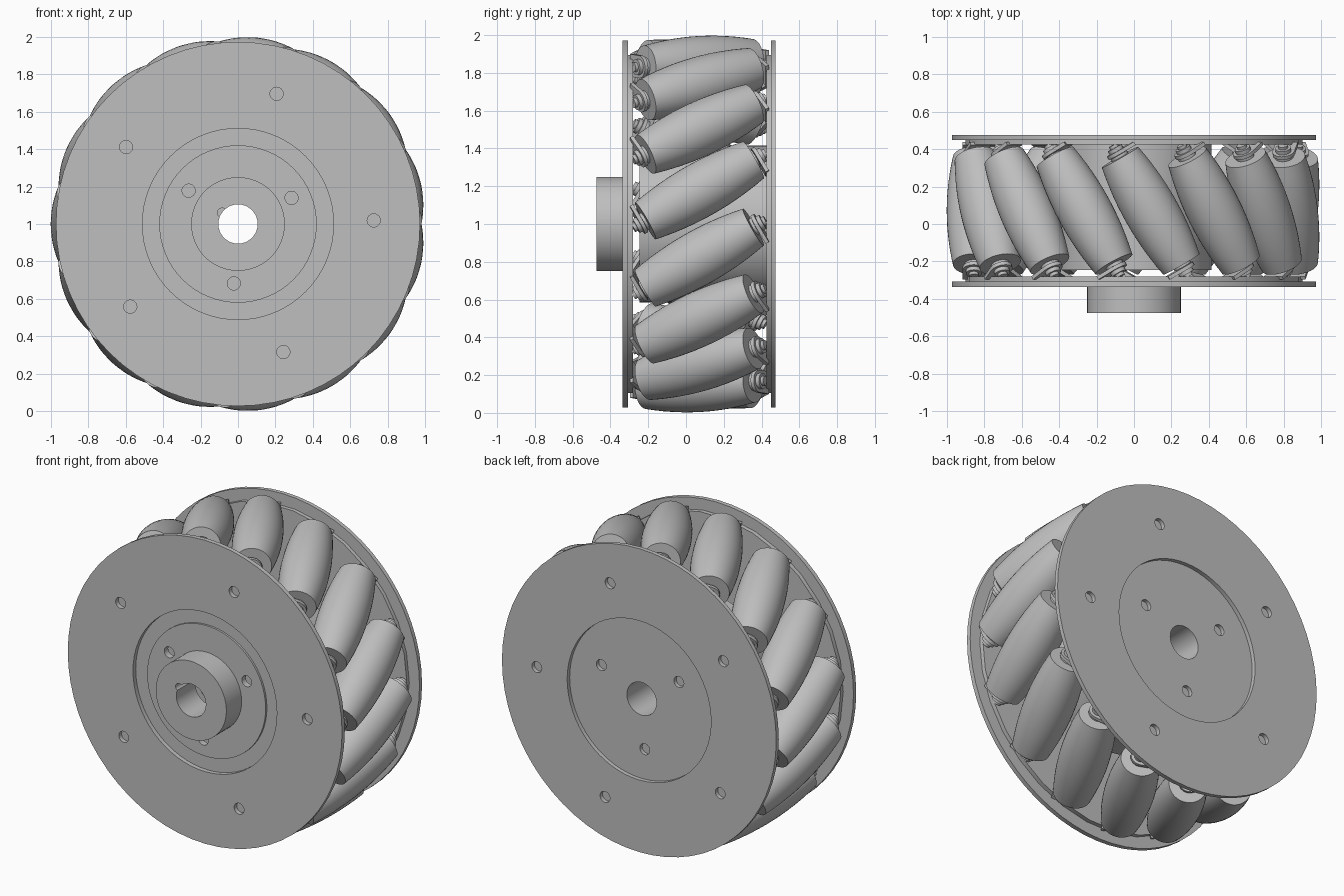
import bpy
import bmesh
from math import sin, cos, pi, radians
from mathutils import Matrix, Vector

cube = bpy.data.objects.get("Cube")
if cube:
    bpy.data.objects.remove(cube, do_unlink=True)

grey = bpy.data.materials.new("plain grey")
grey.use_nodes = True
COLOUR = (0.52, 0.52, 0.52, 1)
grey.diffuse_color = COLOUR
grey.node_tree.nodes["Principled BSDF"].inputs["Base Color"].default_value = COLOUR

AXIS = Vector((0, 0, 1))      # centre of the wheel
COUNT = 15                    # rollers
TILT = radians(30)
ROLLER_PITCH = 0.855          # distance of roller axes from the wheel axis
ROLLER_Y = 0.071


def add_object(name, mesh):
    ob = bpy.data.objects.new(name, mesh)
    bpy.context.collection.objects.link(ob)
    return ob


def select_only(ob):
    bpy.ops.object.select_all(action='DESELECT')
    ob.select_set(True)
    bpy.context.view_layer.objects.active = ob


def smooth(ob, angle=35):
    select_only(ob)
    bpy.ops.object.shade_smooth_by_angle(angle=radians(angle))


def cylinder(name, r, y0, y1, x=0, z=0, segments=64, turn=0):
    """Cylinder along y, placed relative to the wheel axis."""
    bm = bmesh.new()
    place = (Matrix.Translation(AXIS + Vector((x, (y0 + y1) / 2, z)))
             @ Matrix.Rotation(turn, 4, 'Y') @ Matrix.Rotation(pi / 2, 4, 'X'))
    bmesh.ops.create_cone(bm, cap_ends=True, segments=segments, radius1=r,
                          radius2=r, depth=y1 - y0, matrix=place)
    mesh = bpy.data.meshes.new(name)
    bm.to_mesh(mesh)
    bm.free()
    mesh.materials.append(grey)
    return add_object(name, mesh)


def disc(name, r, y0, y1, holes, segments=64, turn=0):
    """Disc with round holes (x, z, radius) drilled right through."""
    ob = cylinder(name, r, y0, y1, segments=segments, turn=turn)
    for x, z, hr in holes:
        cutter = cylinder("cutter", hr, y0 - 0.1, y1 + 0.1, x, z,
                          64 if hr > 0.3 else 32)
        select_only(ob)
        mod = ob.modifiers.new("hole", 'BOOLEAN')
        mod.operation = 'DIFFERENCE'
        mod.solver = 'EXACT'
        mod.object = cutter
        bpy.ops.object.modifier_apply(modifier=mod.name)
        bpy.data.objects.remove(cutter, do_unlink=True)
    smooth(ob, 20)
    return ob


def hole_ring(count, start, pitch, r):
    angles = [radians(start) + i * 2 * pi / count for i in range(count)]
    return [(pitch * cos(a), pitch * sin(a), r) for a in angles]


# Hole patterns
bore = [(0, 0, 0.105)]
keyed_bore = bore + [(-0.085, 0.06, 0.025)]
plate_bolts = hole_ring(5, 1.5, 0.725, 0.035)
hub_bolts = hole_ring(3, 26, 0.318, 0.035)

# Outer side plates with a wide central opening
opening = [(0, 0, 0.51)]
disc("front_plate", 0.972, -0.335, -0.307, opening + plate_bolts)
disc("back_plate", 0.972, 0.449, 0.475, opening + plate_bolts)

# Inner plates that carry the roller tabs
disc("front_bracket_plate", 0.9, -0.307, -0.28, keyed_bore + hub_bolts,
     COUNT * 2, radians(6))
disc("back_bracket_plate", 0.9, 0.425, 0.449, bore + hub_bolts,
     COUNT * 2, radians(6))

# Hub: flange and boss at the front, drum inside
disc("hub_flange", 0.42, -0.32, -0.307, keyed_bore + hub_bolts)
disc("hub_boss", 0.25, -0.475, -0.32, keyed_bore)
disc("hub_drum", 0.415, -0.245, 0.425, bore)


def lathe(name, profile, segments):
    """Turn a (radius, height) profile around local z."""
    bm = bmesh.new()
    verts = [bm.verts.new((r, 0, h)) for r, h in profile]
    edges = [bm.edges.new(pair) for pair in zip(verts, verts[1:])]
    bmesh.ops.spin(bm, geom=verts + edges, cent=(0, 0, 0), axis=(0, 0, 1),
                   angle=2 * pi, steps=segments, use_merge=True)
    bmesh.ops.remove_doubles(bm, verts=bm.verts, dist=0.0001)
    bmesh.ops.recalc_face_normals(bm, faces=bm.faces)
    mesh = bpy.data.meshes.new(name)
    bm.to_mesh(mesh)
    bm.free()
    mesh.materials.append(grey)
    return mesh


# Barrel roller
HALF = 0.33
barrel = [(0.145 - 0.033 * (i / 6) ** 2, HALF * i / 6) for i in range(-6, 7)]
roller_mesh = lathe("roller", [(0, -HALF)] + barrel + [(0, HALF)], 40)

# Axle with collars and end nuts
end = [(0.028, 0.345), (0.028, 0.365), (0.042, 0.365), (0.042, 0.388),
       (0.026, 0.388), (0.026, 0.405), (0, 0.405)]
half_axle = [(0.05, 0.32), (0.05, 0.345)] + end
axle_mesh = lathe("axle", [(r, -h) for r, h in reversed(half_axle)] + half_axle, 16)

# Pair of slanted tabs, one at each end of a roller
bm = bmesh.new()
for side in (-1, 1):
    outline = [(-0.06, 0.1), (0.06, 0.1)]
    outline += [(0.06 * cos(a), 0.06 * sin(a))
                for a in [-i * pi / 8 for i in range(9)]]
    face = bm.faces.new([bm.verts.new((x, side * y, side * 0.347))
                         for x, y in outline])
    top = bmesh.ops.extrude_face_region(bm, geom=[face])["geom"]
    bmesh.ops.translate(bm, vec=(0, 0, side * 0.02),
                        verts=[v for v in top if isinstance(v, bmesh.types.BMVert)])
bmesh.ops.recalc_face_normals(bm, faces=bm.faces)
tab_mesh = bpy.data.meshes.new("roller_tabs")
bm.to_mesh(tab_mesh)
bm.free()
tab_mesh.materials.append(grey)

# Place the rollers around the wheel
for i in range(COUNT):
    a = radians(6) + i * 2 * pi / COUNT
    out = Vector((sin(a), 0, cos(a)))
    tangent = Vector((cos(a), 0, -sin(a)))
    along = Vector((0, cos(TILT), 0)) - tangent * sin(TILT)
    frame = Matrix((out, along.cross(out), along)).transposed().to_4x4()
    frame.translation = AXIS + out * ROLLER_PITCH + Vector((0, ROLLER_Y, 0))
    for mesh in (roller_mesh, axle_mesh, tab_mesh):
        ob = add_object(f"{mesh.name}_{i + 1}", mesh)
        ob.matrix_world = frame
        if i == 0:
            smooth(ob)
